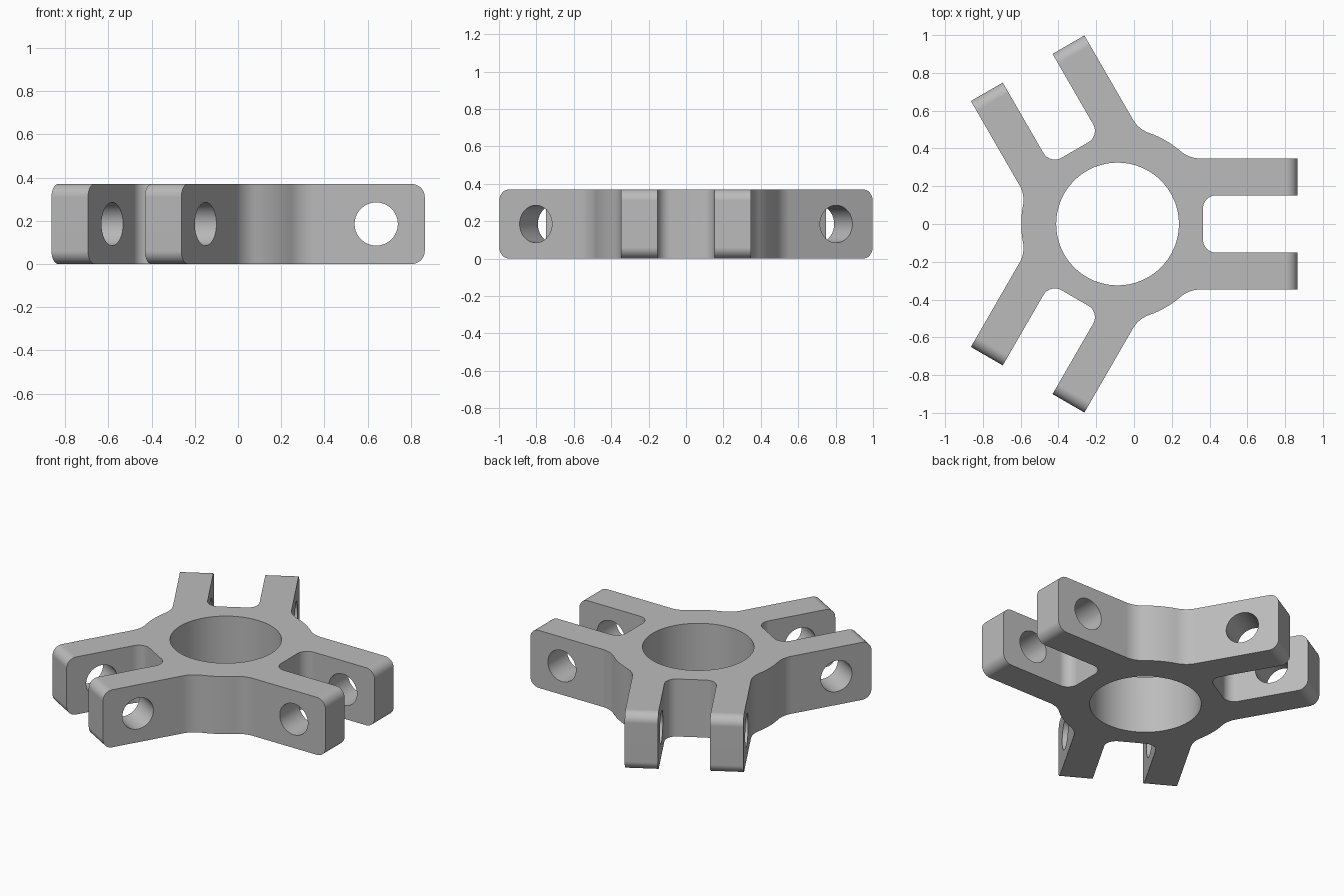
import bpy, bmesh
from math import radians, degrees, sin, cos, atan2, sqrt, pi
from mathutils import Vector, Matrix

if "Cube" in bpy.data.objects:
    bpy.data.objects.remove(bpy.data.objects["Cube"])

CENTRE_X = -0.087
HEIGHT = 0.37
BORE_R, HUB_R = 0.325, 0.51
ARM_IN, ARM_OUT, ARM_END = 0.152, 0.347, 0.952
SLOT_X, SLOT_FILLET = 0.452, 0.07
HUB_FILLET = 0.16
PIN_X, PIN_R = 0.727, 0.1

steel = bpy.data.materials.new("grey metal")
steel.use_nodes = True
grey = (0.5, 0.5, 0.5, 1)
steel.diffuse_color = grey
steel.node_tree.nodes["Principled BSDF"].inputs["Base Color"].default_value = grey


def arc(cx, cy, r, start, end, steps):
    angles = [start + (end - start) * i / steps for i in range(steps + 1)]
    return [Vector((cx + r * cos(a), cy + r * sin(a), 0)) for a in angles]


def half_fork():
    """Outline from the slot floor round one prong to the middle of the hub arc."""
    pts = arc(SLOT_X + SLOT_FILLET, ARM_IN - SLOT_FILLET, SLOT_FILLET, pi, pi / 2, 8)
    pts += [Vector((ARM_END, ARM_IN, 0)), Vector((ARM_END, ARM_OUT, 0))]
    cy = ARM_OUT + HUB_FILLET
    cx = sqrt((HUB_R + HUB_FILLET) ** 2 - cy ** 2)
    tangent = atan2(cy, cx)
    pts += arc(cx, cy, HUB_FILLET, -pi / 2, tangent - pi, 10)
    pts += arc(0, 0, HUB_R, tangent, pi / 3, 4)[1:]
    return pts


def cutter(name, radius, depth, matrix):
    bpy.ops.mesh.primitive_cylinder_add(vertices=64, radius=radius, depth=depth)
    ob = bpy.context.object
    ob.name = name
    ob.matrix_world = matrix
    ob.hide_render = True
    return ob


# Outline: mirrored fork, repeated three times round the hub
half = half_fork()
mirrored = [Vector((p.x, -p.y, 0)) for p in reversed(half)]
fork = mirrored[1:] + half
outline = [Matrix.Rotation(radians(a), 3, 'Z') @ p for a in (0, 120, 240) for p in fork]

# Extruded body with rounded prong ends
bm = bmesh.new()
face = bm.faces.new([bm.verts.new(p) for p in outline])
top = bmesh.ops.extrude_face_region(bm, geom=[face])
bmesh.ops.translate(bm, vec=(0, 0, HEIGHT),
                    verts=[g for g in top["geom"] if isinstance(g, bmesh.types.BMVert)])
bmesh.ops.recalc_face_normals(bm, faces=bm.faces)
end_edges = [e for e in bm.edges
             if abs(e.verts[0].co.z - e.verts[1].co.z) < 0.01
             and all(v.co.xy.length > ARM_END for v in e.verts)
             and e.calc_length() < 0.3]
bmesh.ops.bevel(bm, geom=end_edges, offset=0.06, segments=8, profile=0.5,
                affect='EDGES')
mesh = bpy.data.meshes.new("three_fork_hub")
bm.to_mesh(mesh)
bm.free()
hub = bpy.data.objects.new("three_fork_hub", mesh)
bpy.context.collection.objects.link(hub)
mesh.materials.append(steel)

# Central bore and the pin hole across each fork
mid = Matrix.Translation((0, 0, HEIGHT / 2))
cutters = [cutter("bore_cutter", BORE_R, 1, mid)]
for a in (0, 120, 240):
    place = (Matrix.Rotation(radians(a), 4, 'Z') @ Matrix.Translation((PIN_X, 0, HEIGHT / 2))
             @ Matrix.Rotation(pi / 2, 4, 'X'))
    cutters.append(cutter("pin_hole_cutter", PIN_R, 0.9, place))

bpy.ops.object.select_all(action='DESELECT')
bpy.context.view_layer.objects.active = hub
hub.select_set(True)
for c in cutters:
    mod = hub.modifiers.new("cut", 'BOOLEAN')
    mod.object = c
    mod.solver = 'EXACT'
    bpy.ops.object.modifier_apply(modifier=mod.name)
for c in cutters:
    bpy.data.objects.remove(c)

# Smooth curves, crisp edges, flat large faces
bpy.ops.object.shade_smooth_by_angle(angle=radians(30))
weighted = hub.modifiers.new("flat_faces", 'WEIGHTED_NORMAL')
weighted.keep_sharp = True
hub.location.x = CENTRE_X
